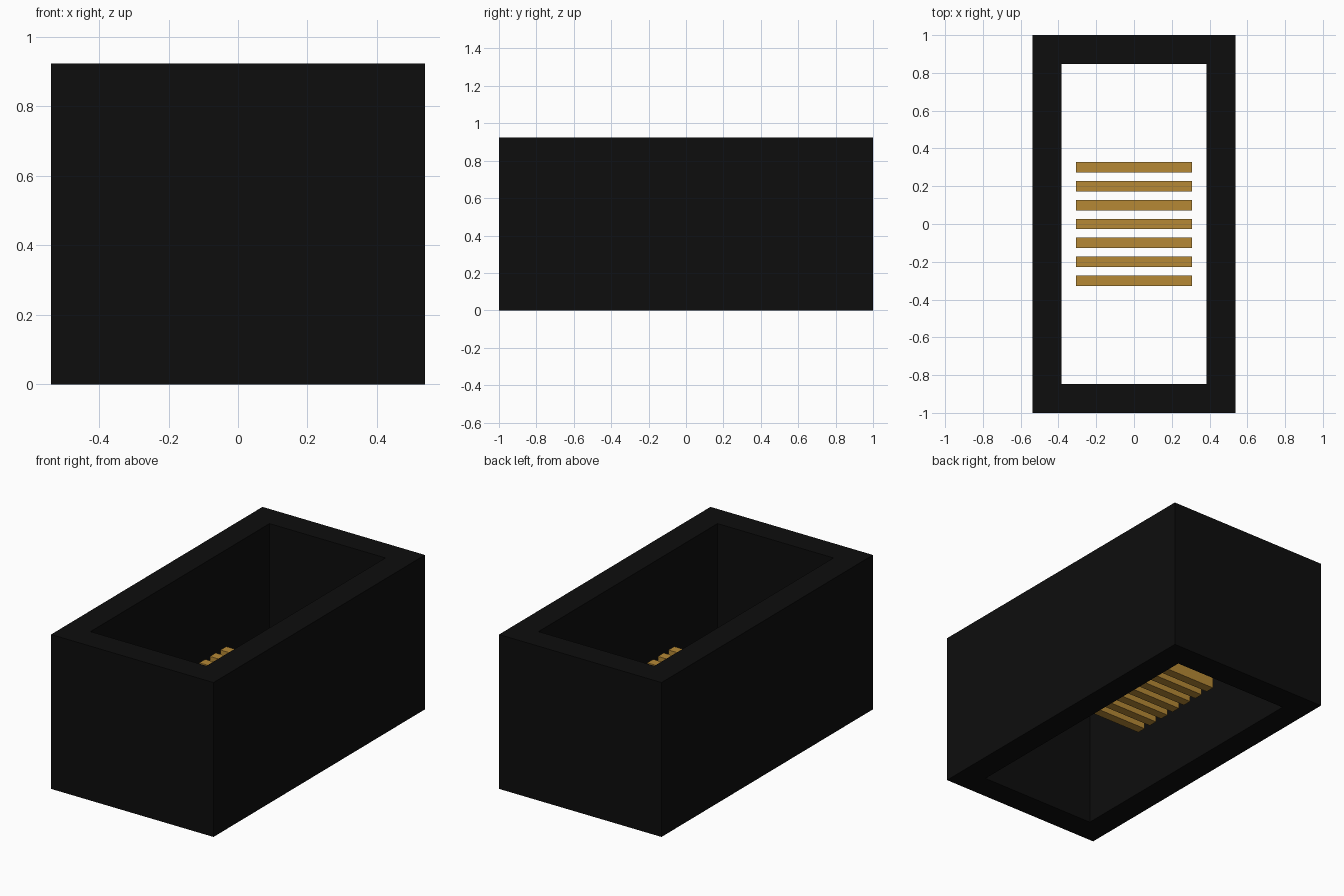
import bpy
import bmesh

default = bpy.data.objects.get("Cube")
if default:
    bpy.data.objects.remove(default, do_unlink=True)


def material(name, rgb):
    mat = bpy.data.materials.new(name)
    mat.use_nodes = True
    color = (*rgb, 1)
    mat.diffuse_color = color
    mat.node_tree.nodes["Principled BSDF"].inputs["Base Color"].default_value = color
    return mat


def add_object(name, bm, mat):
    bmesh.ops.recalc_face_normals(bm, faces=bm.faces)
    mesh = bpy.data.meshes.new(name)
    bm.to_mesh(mesh)
    bm.free()
    mesh.materials.append(mat)
    obj = bpy.data.objects.new(name, mesh)
    bpy.context.collection.objects.link(obj)
    return obj


def rectangle(bm, half_x, half_y, z):
    corners = ((-1, -1), (1, -1), (1, 1), (-1, 1))
    return [bm.verts.new((sx * half_x, sy * half_y, z)) for sx, sy in corners]


black = material("matte black", (0.004, 0.004, 0.004))
gold = material("gold", (0.465, 0.248, 0.036))

# Rectangular shell, open at the top and bottom
HEIGHT, WALL = 0.924, 0.154
HALF_X, HALF_Y = 0.538, 1.0
bm = bmesh.new()
loops = [
    rectangle(bm, HALF_X, HALF_Y, 0),
    rectangle(bm, HALF_X, HALF_Y, HEIGHT),
    rectangle(bm, HALF_X - WALL, HALF_Y - WALL, HEIGHT),
    rectangle(bm, HALF_X - WALL, HALF_Y - WALL, 0),
]
for k, loop in enumerate(loops):
    following = loops[(k + 1) % 4]
    for i in range(4):
        j = (i + 1) % 4
        bm.faces.new((loop[i], loop[j], following[j], following[i]))
add_object("outer_shell", bm, black)

# Row of slats floating in the middle of the shell
SLATS, SPACING = 7, 0.1
SLAT_SIZE = (0.614, 0.055, 0.08)
for n in range(SLATS):
    bm = bmesh.new()
    bmesh.ops.create_cube(bm, size=1)
    bmesh.ops.scale(bm, vec=SLAT_SIZE, verts=bm.verts)
    slat = add_object(f"slat_{n + 1}", bm, gold)
    slat.location = (0, (n - (SLATS - 1) / 2) * SPACING, 0.367)
